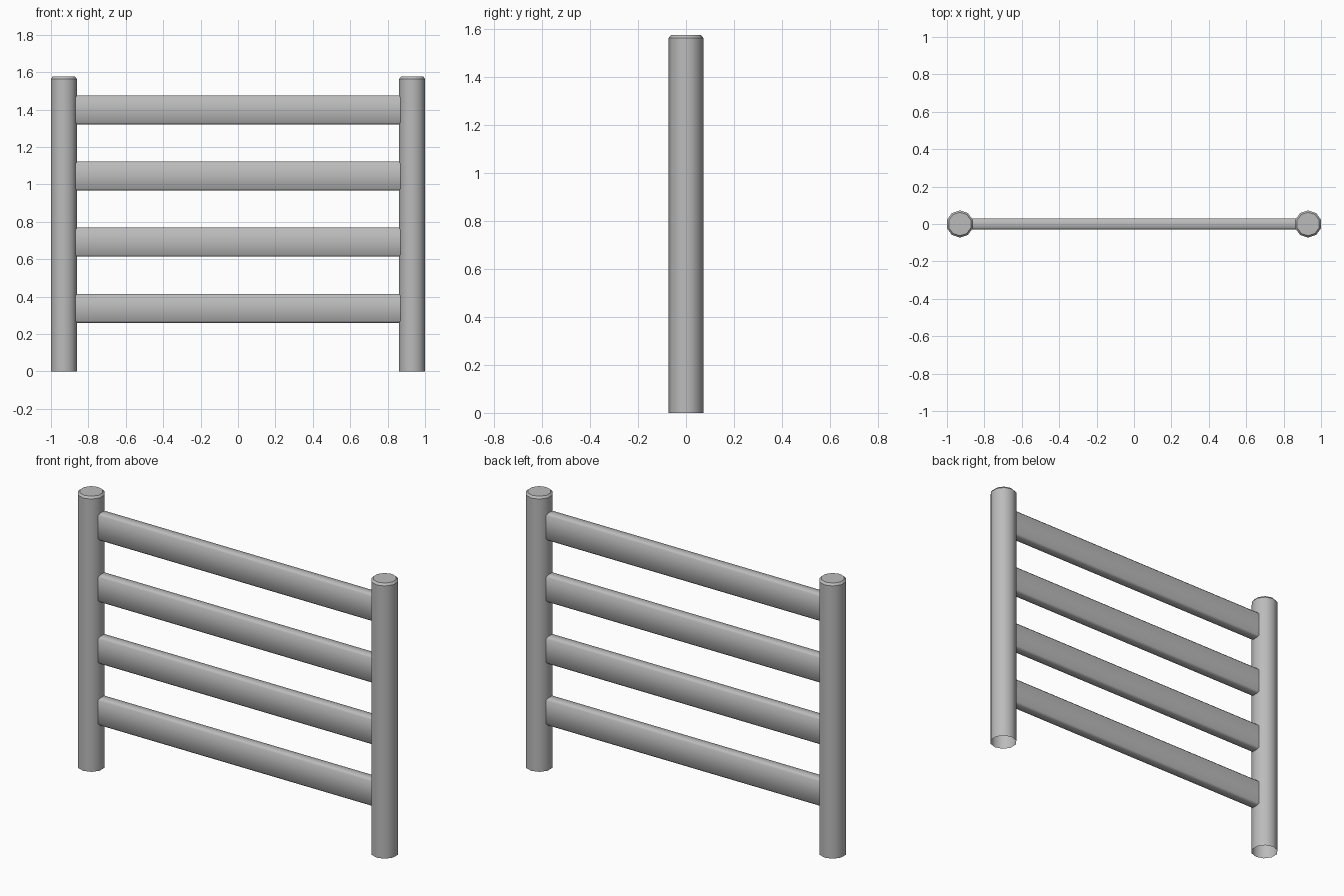
import bpy, bmesh, math

cube = bpy.data.objects.get("Cube")
if cube:
    bpy.data.objects.remove(cube, do_unlink=True)

POST_R, POST_H, POST_X, SIDES = 0.0725, 1.576, 0.931, 10
RAIL_T, RAIL_H, CHAMFER = 0.06, 0.155, 0.01

grey = bpy.data.materials.new("plain_grey")
grey.use_nodes = True
color = (0.5, 0.5, 0.5, 1)
grey.diffuse_color = color
grey.node_tree.nodes["Principled BSDF"].inputs["Base Color"].default_value = color


def finish(name, bm, angle):
    """Turn a bmesh into a shaded, coloured object."""
    bmesh.ops.recalc_face_normals(bm, faces=bm.faces)
    mesh = bpy.data.meshes.new(name)
    bm.to_mesh(mesh)
    bm.free()
    mesh.materials.append(grey)
    obj = bpy.data.objects.new(name, mesh)
    bpy.context.collection.objects.link(obj)
    bpy.ops.object.select_all(action="DESELECT")
    obj.select_set(True)
    bpy.context.view_layer.objects.active = obj
    bpy.ops.object.shade_smooth_by_angle(angle=math.radians(angle))
    return obj


def post(name, x):
    """Ten-sided tube, open below, with a chamfered cap."""
    bm = bmesh.new()
    rings = []
    for r, z in ((POST_R, 0), (POST_R, POST_H - 0.012), (POST_R - 0.01, POST_H)):
        turns = [math.pi / 2 + math.tau * i / SIDES for i in range(SIDES)]
        rings.append([bm.verts.new((x + r * math.cos(a), r * math.sin(a), z)) for a in turns])
    for low, high in zip(rings, rings[1:]):
        for i in range(SIDES):
            j = (i + 1) % SIDES
            bm.faces.new((low[i], low[j], high[j], high[i]))
    bm.faces.new(rings[-1])
    finish(name, bm, 38)


def rail(name, z):
    """Flat bar with chamfered long edges, its ends buried in the posts."""
    bm = bmesh.new()
    bmesh.ops.create_cube(bm, size=1)
    for v in bm.verts:
        v.co.x *= 2 * (POST_X - 0.045)
        v.co.y *= RAIL_T
        v.co.z = v.co.z * RAIL_H + z
    long_edges = [e for e in bm.edges if abs(e.verts[0].co.x - e.verts[1].co.x) > 1]
    bmesh.ops.bevel(bm, geom=long_edges, offset=CHAMFER, segments=1, affect="EDGES")
    finish(name, bm, 50)


# Upright posts
post("left_post", POST_X)
post("right_post", -POST_X)

# Evenly spaced rails
for i in range(4):
    rail(f"rail_{i + 1}", 0.337 + 0.3535 * i)
